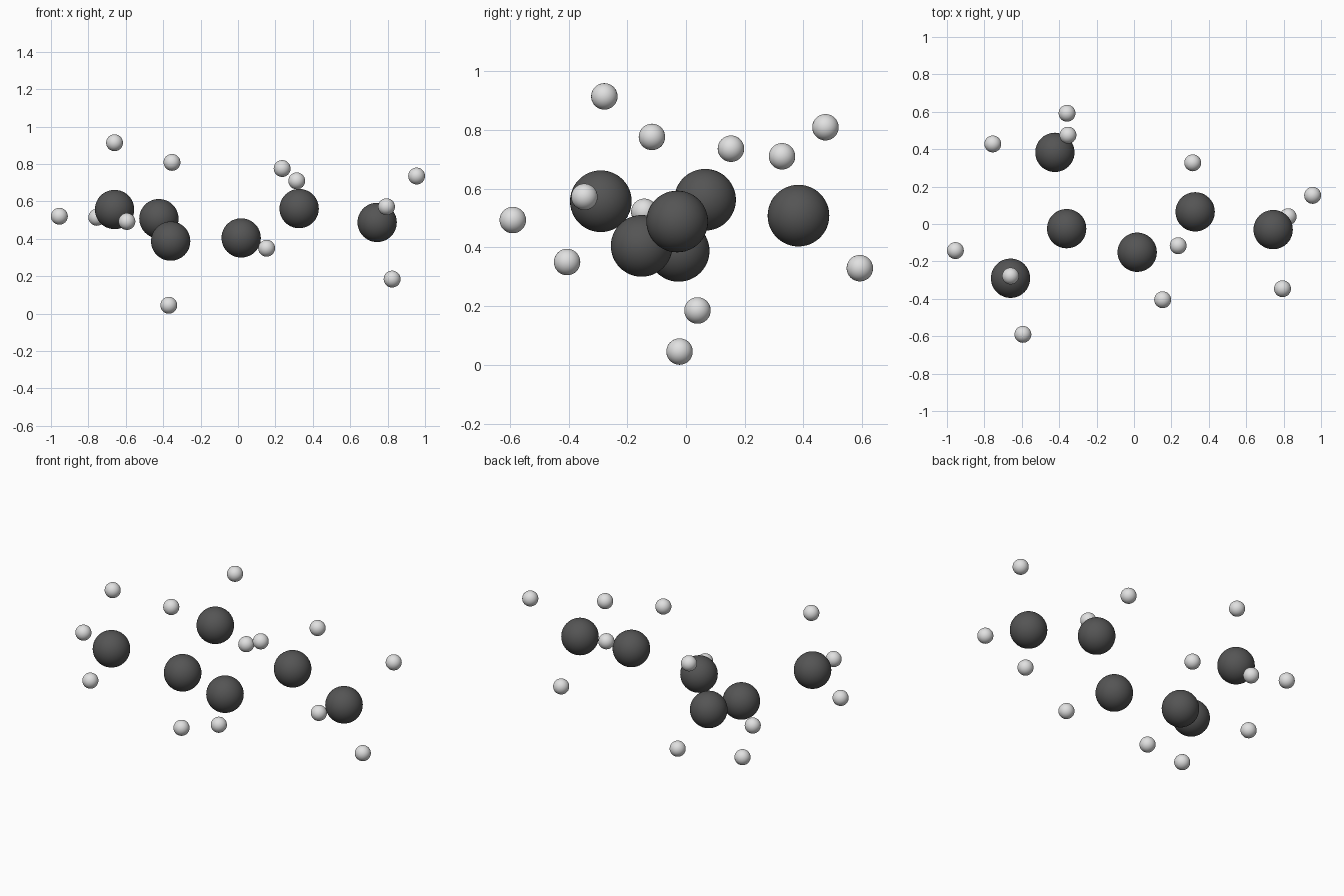
import bpy
from mathutils import Vector

cube = bpy.data.objects.get("Cube")
if cube:
    bpy.data.objects.remove(cube, do_unlink=True)


def make_material(name, grey):
    mat = bpy.data.materials.new(name)
    mat.use_nodes = True
    color = (grey, grey, grey, 1)
    mat.diffuse_color = color
    mat.node_tree.nodes["Principled BSDF"].inputs["Base Color"].default_value = color
    return mat


DARK = make_material("dark grey", 0.09)
LIGHT = make_material("light grey", 0.75)


def add_atom(name, position, radius, mat):
    bpy.ops.mesh.primitive_uv_sphere_add(
        segments=48, ring_count=24, radius=radius, location=position)
    atom = bpy.context.object
    atom.name = name
    atom.data.materials.append(mat)
    bpy.ops.object.shade_smooth()


# Each large atom: its centre, then the offsets to its small atoms
chain = {
    "branch_end": ((-.66, -.29, .557), [(0, .012, .357), (-.295, .148, -.036), (.066, -.3, -.064)]),
    "side_branch": ((-.423, .383, .508), [(.07, .092, .301), (-.332, .045, .007), (.065, .209, -.179)]),
    "junction": ((-.36, -.025, .388), [(-.01, .003, -.343)]),
    "bent_link": ((.017, -.151, .405), [(.136, -.254, -.055)]),
    "upper_link": ((.327, .065, .562), [(-.091, -.181, .214), (-.013, .262, .148)]),
    "chain_end": ((.744, -.03, .488), [(.05, -.316, .084), (.08, .069, -.303), (.211, .183, .248)]),
}

for part, (centre, offsets) in chain.items():
    add_atom(part + "_large_atom", centre, .105, DARK)
    for i, offset in enumerate(offsets, 1):
        add_atom(f"{part}_small_atom_{i}", Vector(centre) + Vector(offset), .045, LIGHT)
